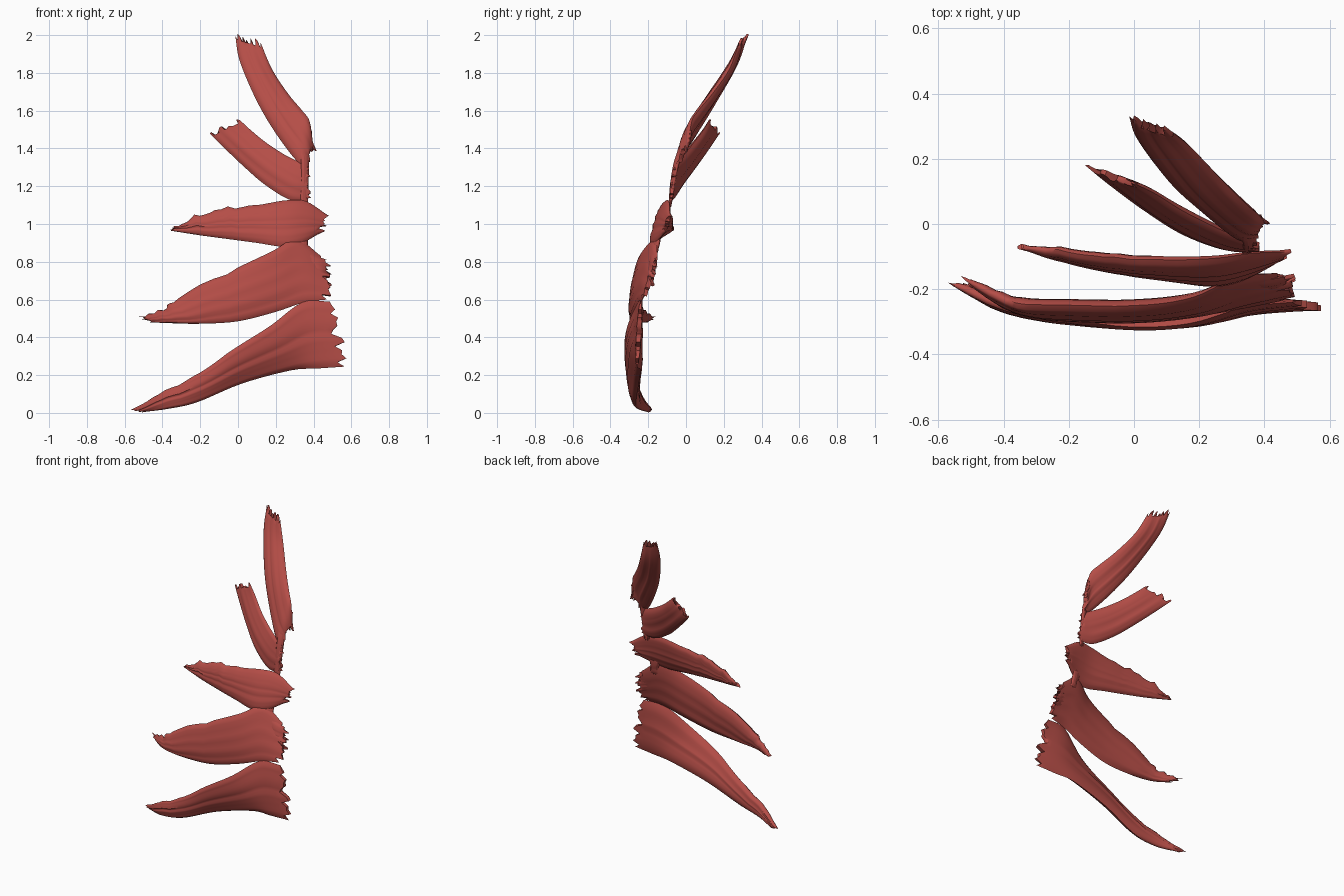
import bpy, bmesh, math, random
from mathutils import Vector

cube = bpy.data.objects.get("Cube")
if cube:
    bpy.data.objects.remove(cube, do_unlink=True)

# One flat muscle red
red = bpy.data.materials.new("muscle red")
red.use_nodes = True
colour = (0.46, 0.075, 0.063, 1)
red.diffuse_color = colour
red.node_tree.nodes["Principled BSDF"].inputs["Base Color"].default_value = colour

ACROSS = 16
STEPS = 5


def spline(points, steps):
    """Smooth path through the given points."""
    pts = [2 * points[0] - points[1]] + points + [2 * points[-1] - points[-2]]
    path = []
    for a, b, c, d in zip(pts, pts[1:], pts[2:], pts[3:]):
        for i in range(steps):
            t = i / steps
            path.append(0.5 * (2 * b + (c - a) * t + (2 * a - 5 * b + 4 * c - d) * t * t
                               + (3 * b - a - 3 * c + d) * t ** 3))
    path.append(points[-1])
    return path


def muscle_slip(name, seed, upper, lower, thickness, tip_fray, root_fray, edge_fray=0):
    """Tapered fibrous sheet lofted between two edges, frayed at both ends."""
    rng = random.Random(seed)
    top = spline([Vector(p) for p in upper], STEPS)
    low = spline([Vector(p) for p in lower], STEPS)
    last = len(top) - 1
    ridge = [rng.uniform(-1, 1) for _ in range(ACROSS + 1)]
    tip_teeth = [rng.uniform(-1, 0.3) for _ in range(ACROSS + 1)]
    root_teeth = [rng.uniform(-0.8, 0.6) for _ in range(ACROSS + 1)]
    tip_teeth[0] = tip_teeth[-1] = root_teeth[0] = root_teeth[-1] = 0
    # Torn steps along the upper edge near the tip
    for i in range(1, last // 2):
        top[i] += (low[i] - top[i]).normalized() * rng.uniform(-0.6, 1) * edge_fray
    bm = bmesh.new()
    front, back = [], []
    for i in range(last + 1):
        u = i / last
        along = top[min(i + 1, last)] + low[min(i + 1, last)]
        along -= top[max(i - 1, 0)] + low[max(i - 1, 0)]
        along.normalize()
        normal = along.cross(top[i] - low[i]).normalized()
        if normal.y > 0:
            normal.negate()
        body = thickness * (0.15 + 0.85 * math.sin(math.pi * (0.02 + u * 0.93)) ** 0.6)
        body = min(body, 0.5 * (top[i] - low[i]).length)
        row_front, row_back = [], []
        for j in range(ACROSS + 1):
            v = j / ACROSS
            p = low[i].lerp(top[i], v)
            # Torn fibre ends
            if i == 0:
                p -= along * tip_teeth[j] * tip_fray
            if i == last:
                p += along * root_teeth[j] * root_fray
            # Belly, with lengthwise fibre ridges
            lens = math.sqrt(max(0, 4 * v * (1 - v)))
            wave = 0.07 * body * ridge[j] * lens
            half = normal * body * lens / 2
            f = bm.verts.new(p + half + normal * wave)
            edge = j in (0, ACROSS)
            row_front.append(f)
            row_back.append(f if edge else bm.verts.new(p - half + normal * wave))
        front.append(row_front)
        back.append(row_back)

    def face(*verts):
        unique = list(dict.fromkeys(verts))
        if len(unique) > 2:
            bm.faces.new(unique)

    for j in range(ACROSS):
        for i in range(last):
            face(front[i][j], front[i + 1][j], front[i + 1][j + 1], front[i][j + 1])
            face(back[i][j], back[i][j + 1], back[i + 1][j + 1], back[i + 1][j])
        for i in (0, last):
            face(front[i][j], front[i][j + 1], back[i][j + 1], back[i][j])
    bmesh.ops.recalc_face_normals(bm, faces=bm.faces)
    mesh = bpy.data.meshes.new(name)
    bm.to_mesh(mesh)
    bm.free()
    mesh.materials.append(red)
    obj = bpy.data.objects.new(name, mesh)
    bpy.context.collection.objects.link(obj)
    bpy.ops.object.select_all(action="DESELECT")
    obj.select_set(True)
    bpy.context.view_layer.objects.active = obj
    bpy.ops.object.shade_smooth_by_angle(angle=math.radians(60))


# Lowest slip, the longest, its upper edge rolled forward in the middle
muscle_slip(
    "lowest_slip", 1,
    upper=[(-.57, -.18, .015), (-.42, -.245, .1), (-.24, -.285, .19), (-.02, -.315, .34),
           (.17, -.305, .46), (.34, -.255, .585), (.485, -.24, .59)],
    lower=[(-.5, -.195, .005), (-.38, -.25, .02), (-.22, -.265, .055), (.02, -.25, .155),
           (.28, -.24, .225), (.42, -.25, .235), (.565, -.26, .245)],
    thickness=.06, tip_fray=.02, root_fray=.05, edge_fray=.006)

# Second slip
muscle_slip(
    "second_slip", 2,
    upper=[(-.53, -.16, .51), (-.4, -.225, .555), (-.32, -.245, .615), (0, -.25, .77),
           (.18, -.225, .855), (.31, -.165, .92), (.44, -.15, .83)],
    lower=[(-.47, -.2, .48), (-.36, -.26, .475), (-.2, -.28, .472), (0, -.285, .485),
           (.2, -.27, .535), (.35, -.25, .585), (.47, -.23, .6)],
    thickness=.06, tip_fray=.035, root_fray=.06, edge_fray=.018)

# Middle slip, narrowing to a rounded root lobe
muscle_slip(
    "middle_slip", 3,
    upper=[(-.33, -.07, .99), (-.23, -.08, 1.045), (-.09, -.1, 1.085), (.1, -.11, 1.1),
           (.25, -.105, 1.125), (.36, -.09, 1.12), (.47, -.085, 1.05)],
    lower=[(-.36, -.07, .965), (-.2, -.11, .94), (-.05, -.14, .92), (.1, -.165, .9),
           (.24, -.185, .88), (.34, -.165, .9), (.44, -.11, .955)],
    thickness=.055, tip_fray=.02, root_fray=.03, edge_fray=.015)

# Fourth slip, rising backward
muscle_slip(
    "fourth_slip", 4,
    upper=[(.01, .12, 1.55), (.07, .09, 1.495), (.15, .04, 1.43), (.25, -.01, 1.365),
           (.33, -.045, 1.325), (.375, -.06, 1.3)],
    lower=[(-.15, .18, 1.48), (-.07, .12, 1.4), (.03, .05, 1.305), (.14, -.02, 1.21),
           (.27, -.07, 1.13), (.37, -.08, 1.12)],
    thickness=.05, tip_fray=.06, root_fray=.03)

# Top slip, steepest
muscle_slip(
    "top_slip", 5,
    upper=[(.12, .28, 1.96), (.18, .23, 1.82), (.265, .14, 1.69), (.34, .065, 1.6),
           (.38, .03, 1.54), (.4, .01, 1.4)],
    lower=[(-.015, .33, 2), (.01, .26, 1.86), (.1, .14, 1.65), (.2, .05, 1.48),
           (.31, -.04, 1.335), (.355, -.05, 1.32)],
    thickness=.055, tip_fray=.06, root_fray=.035)

# Narrow bands joining neighbouring roots
muscle_slip(
    "upper_root_band", 6,
    upper=[(.33, -.04, 1.4), (.335, -.07, 1.28), (.33, -.09, 1.1)],
    lower=[(.375, -.02, 1.4), (.375, -.05, 1.28), (.37, -.08, 1.1)],
    thickness=.025, tip_fray=.02, root_fray=.02)
muscle_slip(
    "lower_root_band", 7,
    upper=[(.28, -.16, .95), (.32, -.17, .88), (.31, -.18, .83)],
    lower=[(.37, -.13, .95), (.37, -.15, .88), (.38, -.16, .83)],
    thickness=.03, tip_fray=.03, root_fray=.02)

# Torn fibres at the top slip's root and on the outer root margin
muscle_slip(
    "top_root_spur", 8,
    upper=[(.36, .01, 1.5), (.37, .01, 1.44), (.405, 0, 1.39)],
    lower=[(.39, .03, 1.5), (.395, .02, 1.44), (.415, .005, 1.39)],
    thickness=.02, tip_fray=.01, root_fray=.01)
muscle_slip(
    "outer_root_fibres", 9,
    upper=[(.36, -.18, .86), (.42, -.17, .83), (.47, -.16, .81)],
    lower=[(.36, -.21, .68), (.43, -.2, .68), (.475, -.18, .67)],
    thickness=.03, tip_fray=.02, root_fray=.05)
